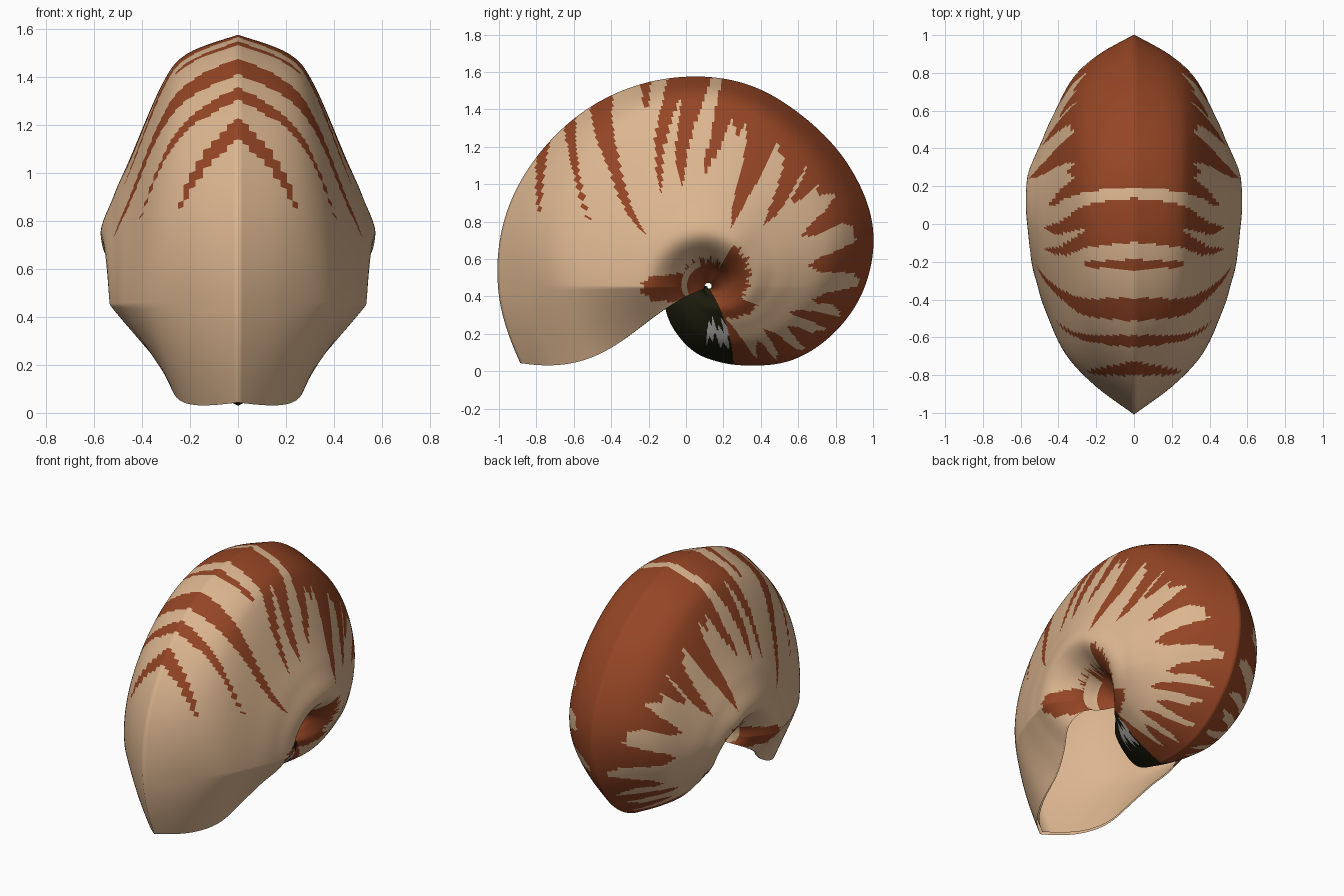
import bpy, bmesh, math

if "Cube" in bpy.data.objects:
    bpy.data.objects.remove(bpy.data.objects["Cube"], do_unlink=True)

AXIS_Y, AXIS_Z = 0.12, 0.45      # coiling axis
START, STEP = -200, 20           # growth angles in degrees

# Keel radius and half width, one value per step of growth
RADIUS = [.21, .23, .25, .275, .31, .36, .41, .485, .6, .715, .835,
          .935, .99, 1.04, 1.105, 1.135, 1.15, 1.152, 1.15, 1.125, 1.085]
WIDTH = [.14, .15, .16, .18, .2, .23, .27, .31, .36, .41, .46,
         .5, .53, .56, .57, .57, .56, .55, .54, .53, .51]

# Half sections from keel to umbilicus: radius fraction, width fraction
ROUND = [(1, 0), (.93, .37), (.82, .55), (.54, .79), (.4, .91),
         (.25, 1), (.15, .8), (.1, .55), (.02, .35)]
WEDGE = [(1, 0), (.86, .38), (.7, .7), (.52, .88), (.4, .96),
         (.27, 1), (.15, .8), (.1, .55), (.02, .35)]

# Flame stripes: keel angle, tip angle, tip radius fraction, half width
STRIPES = [(140, 157, .85, 3), (130, 150, .64, 2), (120, 142, .36, 3.5),
           (107, 109, .88, 1.5), (98, 119, .48, 3), (93, 106, .47, 4),
           (82, 92, .52, 4), (77, 80, .75, 4), (71, 69, .3, 7),
           (59, 47, .43, 6), (50, 44, .62, 5), (32, 28, .59, 6),
           (12, 11, .6, 7), (-4, -7, .7, 5), (-16, -16, .6, 4),
           (-28, -27, .7, 5), (-40, -37, .6, 5), (-52, -48, .7, 5),
           (-64, -62, .35, 8)]


def smooth(values, t):
    """Spline through evenly spaced values."""
    last = len(values) - 1
    i = max(0, min(int(t), last - 1))
    t -= i
    a, b, c, d = (values[max(0, min(k, last))] for k in range(i - 1, i + 3))
    return b + .5 * t * (c - a + t * (2*a - 5*b + 4*c - d + t * (3*(b - c) + d - a)))


def section(angle, u):
    """Radius fraction and width fraction at a growth angle."""
    w = max(0, math.sin(math.radians(angle)))
    mixed = [[a[k] * w + b[k] * (1 - w) for a, b in zip(ROUND, WEDGE)] for k in (0, 1)]
    return smooth(mixed[0], u), smooth(mixed[1], u)


def surface(angle, u, side, shrink):
    f, x = section(angle, u)
    t = (angle - START) / STEP
    r = smooth(RADIUS, t) * f * shrink
    x *= smooth(WIDTH, t) * shrink * side
    # Sweep the lip forward and pinch it along the flanks
    if angle > 180:
        bow = math.sin(math.pi * min(1, (1 - f) * 1.1))
        x *= 1 - .33 * bow * (angle - 180) / 20
        angle = 180 + (angle - 180) * (1.1 + .5 * bow)
    a = math.radians(angle)
    return x, AXIS_Y + r * math.cos(a), AXIS_Z + r * math.sin(a)


def shell_colour(angle, f):
    """0 cream, 1 rust, 2 black film, 3 pearl."""
    wobble = math.sin(angle * .9) + math.sin(angle * .37 + 1)
    # Black film on the inner whorl
    if angle < -72 + 14 * (1 - f):
        return 3 if angle > -92 and .5 < f + wobble * .06 < .72 else 2
    # Rust around the umbilicus
    if angle < 60:
        rim = .25 if angle > -20 else .4
    elif angle < 150:
        rim = .13
    else:
        rim = max(.13, .34 - abs(angle - 180) * .008)
    if f < rim + wobble * .012:
        return 1
    # Solid rust along the rear keel
    if angle < 70:
        edge = .92 if angle < 10 else .92 - .12 * min(1, (angle - 10) / 30)
        if f > edge + wobble * .02:
            return 1
    for keel, tip, depth, half in STRIPES:
        s = (f - depth) / (1 - depth)
        if s > 0:
            middle = tip + (keel - tip) * s ** .8 + .9 * math.sin(14 * f + keel) * (1 - s)
            if abs(angle - middle) < half * (.4 + .6 * s) * min(1, 6 * s):
                return 1
    return 0


def material(name, rgb):
    m = bpy.data.materials.new(name)
    m.use_nodes = True
    m.diffuse_color = (*rgb, 1)
    bsdf = m.node_tree.nodes["Principled BSDF"]
    bsdf.inputs["Base Color"].default_value = (*rgb, 1)
    bsdf.inputs["Roughness"].default_value = .6
    return m


def sweep(name, first, last, columns, detail, shrink, mats, rule, cap):
    """Skin the coiled section between two growth angles."""
    bm = bmesh.new()
    half = (len(ROUND) - 1) * detail
    rings = []
    for i in range(columns + 1):
        angle = first + (last - first) * i / columns
        rings.append([bm.verts.new(surface(angle, abs(j) / detail, 1 if j > 0 else -1, shrink))
                      for j in range(-half, half + 1)])
    for i in range(columns):
        angle = first + (last - first) * (i + .5) / columns
        colours = [rule(angle, section(angle, (k + .5) / detail)[0]) for k in range(half)]
        for j in range(2 * half):
            face = bm.faces.new((rings[i][j], rings[i][j + 1],
                                 rings[i + 1][j + 1], rings[i + 1][j]))
            face.material_index = colours[j - half if j >= half else half - 1 - j]
            face.smooth = True
    if cap:
        bm.faces.new(rings[0])
    bmesh.ops.recalc_face_normals(bm, faces=bm.faces[:])
    # Make the visible skin face outwards at the keel
    bm.faces.ensure_lookup_table()
    probe = bm.faces[(columns // 2) * 2 * half + half]
    away = probe.calc_center_median()
    facing = probe.normal.y * (away.y - AXIS_Y) + probe.normal.z * (away.z - AXIS_Z)
    if (facing < 0) != cap:
        bmesh.ops.reverse_faces(bm, faces=bm.faces[:])
    mesh = bpy.data.meshes.new(name)
    bm.to_mesh(mesh)
    bm.free()
    for m in mats:
        mesh.materials.append(m)
    obj = bpy.data.objects.new(name, mesh)
    bpy.context.collection.objects.link(obj)
    return obj


cream = material("cream shell", (.72, .47, .28))
rust = material("rust stripes", (.30, .06, .018))
black = material("black film", (.012, .012, .004))
pearl = material("pearl", (.5, .48, .45))

# Coiled shell
sweep("coiled_shell", START, 200, 500, 7, 1, [cream, rust, black, pearl], shell_colour, False)
# Lining of the living chamber, closed at the back by a septum
sweep("chamber_lining", 110, 200, 30, 3, .98, [cream], lambda a, f: 0, True)
